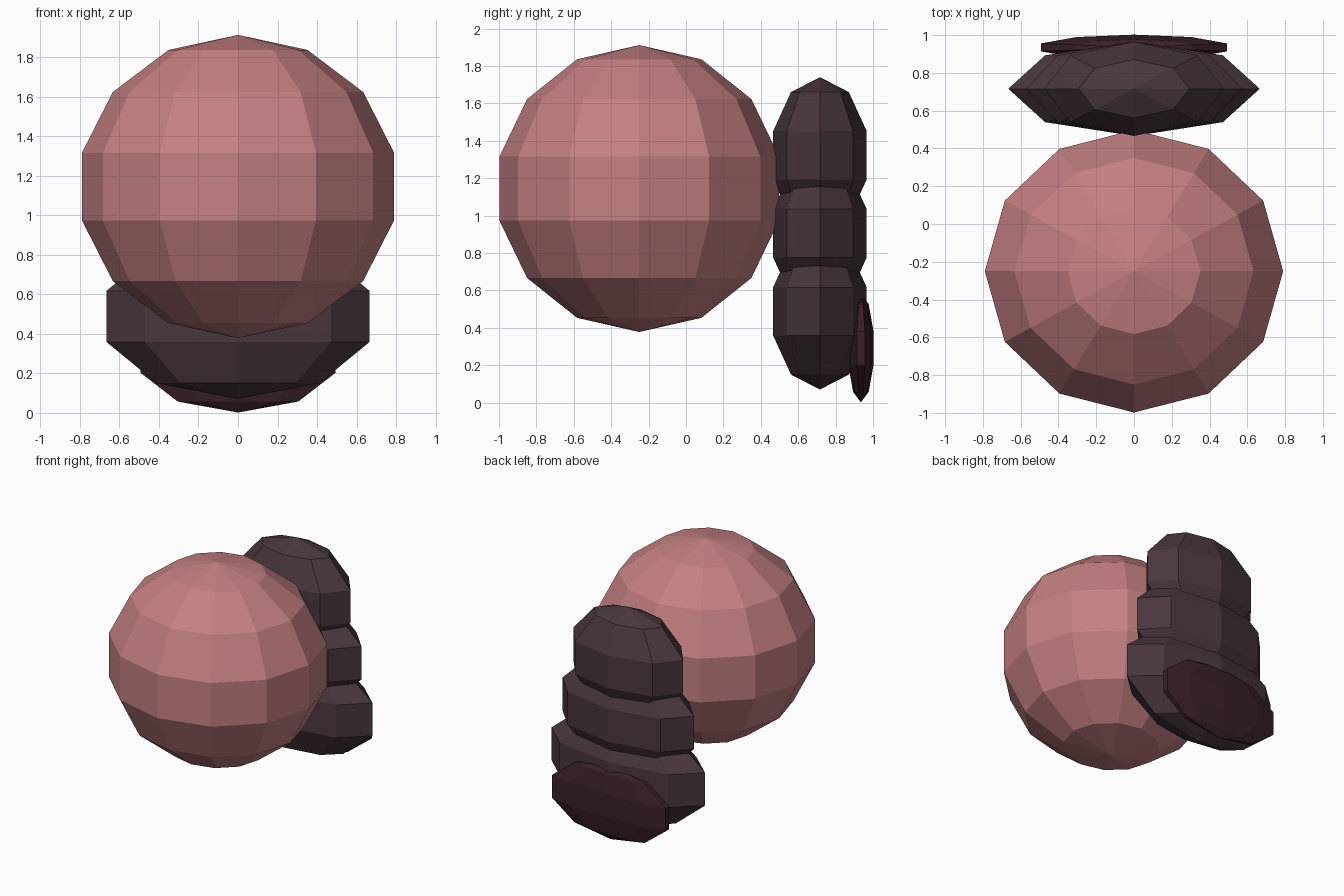
import bpy

if "Cube" in bpy.data.objects:
    bpy.data.objects.remove(bpy.data.objects["Cube"])


def material(name, rgb):
    m = bpy.data.materials.new(name)
    m.diffuse_color = (*rgb, 1)
    m.use_nodes = True
    m.node_tree.nodes["Principled BSDF"].inputs["Base Color"].default_value = m.diffuse_color
    return m


def ball(name, segments, rings, centre, radii, mat):
    """Flat-shaded low-poly ellipsoid with its poles along z."""
    bpy.ops.mesh.primitive_uv_sphere_add(
        segments=segments, ring_count=rings, radius=1, location=centre)
    ob = bpy.context.object
    ob.name = name
    ob.scale = radii
    bpy.ops.object.transform_apply(location=False, rotation=False, scale=True)
    ob.data.materials.append(mat)
    return ob


pink = material("pink", (0.56, 0.215, 0.225))
dark = material("dark", (0.066, 0.038, 0.046))
plum = material("plum", (0.042, 0.014, 0.024))

# Large head
ball("head", 12, 7, (0, -0.25, 1.145), (0.81, 0.767, 0.767), pink)

# Three stacked hair lobes, narrowing upwards
for i, half_width in enumerate((0.70, 0.60, 0.50)):
    ball(f"hair_lobe_{i + 1}", 8, 5, (0, 0.716, 0.488 + 0.4175 * i),
         (half_width, 0.263, 0.4175), dark)

# Thin flattened pad at the lower back
ball("back_pad", 10, 5, (0, 0.935, 0.292), (0.545, 0.071, 0.29), plum)
